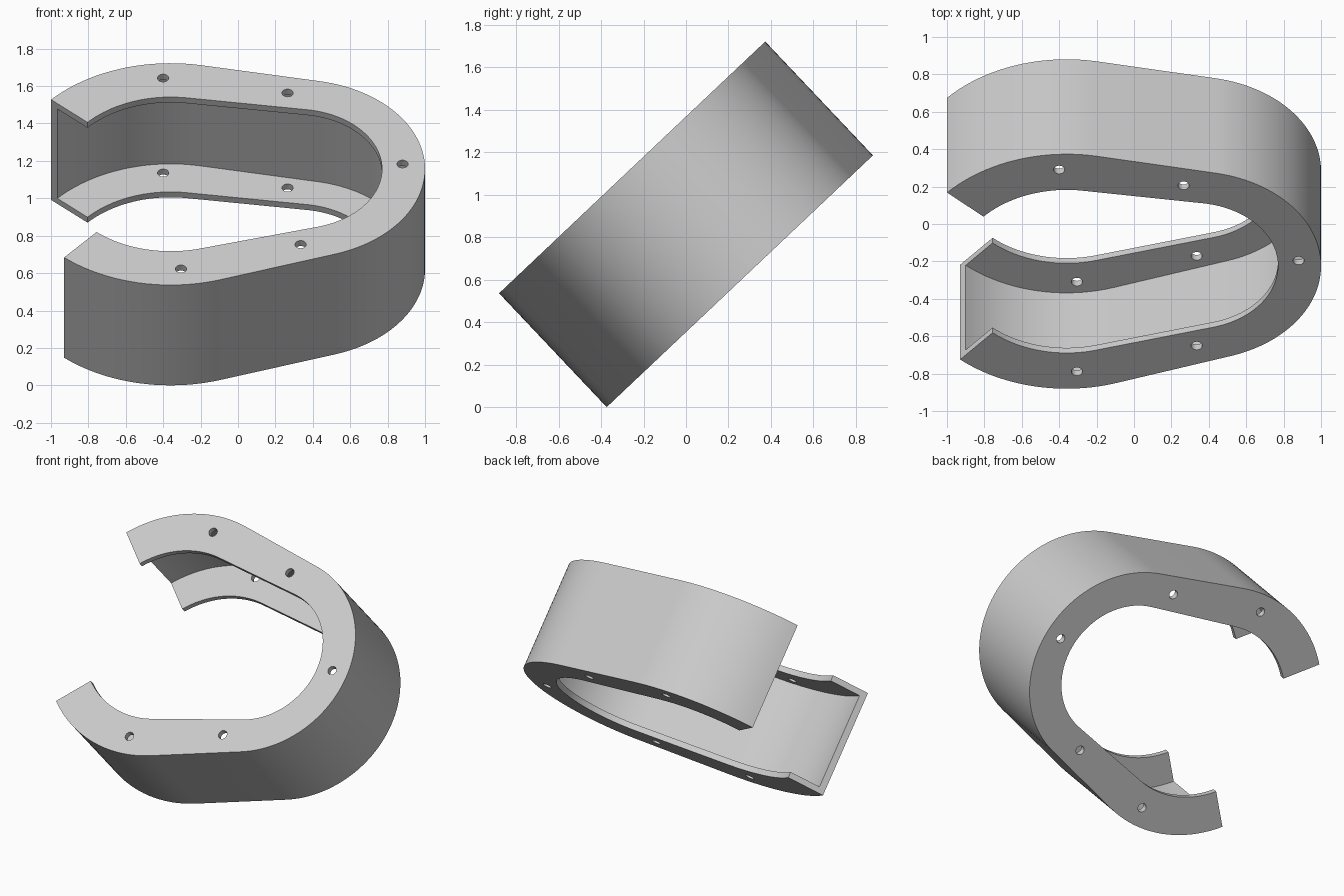
import bpy, bmesh, math
from mathutils import Vector

if "Cube" in bpy.data.objects:
    bpy.data.objects.remove(bpy.data.objects["Cube"], do_unlink=True)

HALF_WIDTH = 0.369
FLANGE, WALL = 0.04, 0.045
TILT = math.radians(43.4)
BIG_CENTRE = Vector((-0.36, 0.0))
SMALL_CENTRE = Vector((0.304, 0.04))
START, END = math.radians(137.8), math.radians(-131.3)

grey = bpy.data.materials.new("light_grey")
grey.use_nodes = True
colour = (0.6, 0.6, 0.6, 1)
grey.diffuse_color = colour
grey.node_tree.nodes["Principled BSDF"].inputs["Base Color"].default_value = colour


def arc(centre, radius, a, b, steps):
    angles = [a + (b - a) * i / steps for i in range(steps + 1)]
    return [centre + radius * Vector((math.cos(t), math.sin(t))) for t in angles]


def open_loop(big, small):
    """Two arcs of the big circle joined by tangent lines to the small one."""
    span = SMALL_CENTRE - BIG_CENTRE
    heading = math.atan2(span.y, span.x)
    spread = math.acos((big - small) / span.length)
    top, bottom = heading + spread, heading - spread
    return (arc(BIG_CENTRE, big, START, top, 20)
            + arc(SMALL_CENTRE, small, top, bottom, 56)
            + arc(BIG_CENTRE, big, bottom, END, 20))


# Channel: a U section, open inward, swept along the loop
outer = open_loop(0.863, 0.696)
inside = open_loop(0.863 - WALL, 0.696 - WALL)
lip = open_loop(0.60, 0.466)
h, k = HALF_WIDTH, HALF_WIDTH - FLANGE
bm = bmesh.new()
rings = []
for o, i, l in zip(outer, inside, lip):
    section = [(o, -h), (o, h), (l, h), (l, k), (i, k), (i, -k), (l, -k), (l, -h)]
    rings.append([bm.verts.new((p.x, p.y, w)) for p, w in section])
for a, b in zip(rings, rings[1:]):
    for j in range(len(a)):
        n = (j + 1) % len(a)
        bm.faces.new((a[j], a[n], b[n], b[j]))
for ring in (rings[0], rings[-1]):
    bm.faces.new(ring)
bmesh.ops.recalc_face_normals(bm, faces=bm.faces)
mesh = bpy.data.meshes.new("curved_channel")
bm.to_mesh(mesh)
bm.free()
channel = bpy.data.objects.new("curved_channel", mesh)
bpy.context.collection.objects.link(channel)
mesh.materials.append(grey)

# Bolt holes through both flanges
holes = [(-0.40, 0.748), (0.265, 0.632), (0.88, 0.079), (0.335, -0.547), (-0.305, -0.737)]
bm = bmesh.new()
for x, y in holes:
    made = bmesh.ops.create_cone(bm, cap_ends=True, segments=24, radius1=0.03,
                                 radius2=0.03, depth=1)
    bmesh.ops.translate(bm, verts=made["verts"], vec=(x, y, 0))
cut_mesh = bpy.data.meshes.new("hole_cutter")
bm.to_mesh(cut_mesh)
bm.free()
cut_mesh.materials.append(grey)
cutter = bpy.data.objects.new("hole_cutter", cut_mesh)
bpy.context.collection.objects.link(cutter)
cutter.hide_render = True

bpy.ops.object.select_all(action="DESELECT")
channel.select_set(True)
bpy.context.view_layer.objects.active = channel
drill = channel.modifiers.new("bolt_holes", "BOOLEAN")
drill.operation = "DIFFERENCE"
drill.solver = "EXACT"
drill.object = cutter
bpy.ops.object.modifier_apply(modifier=drill.name)
bpy.data.objects.remove(cutter, do_unlink=True)
bpy.ops.object.shade_smooth_by_angle(angle=math.radians(30))

# Lean the whole piece back
channel.rotation_euler.x = TILT
channel.location.z = 0.861
